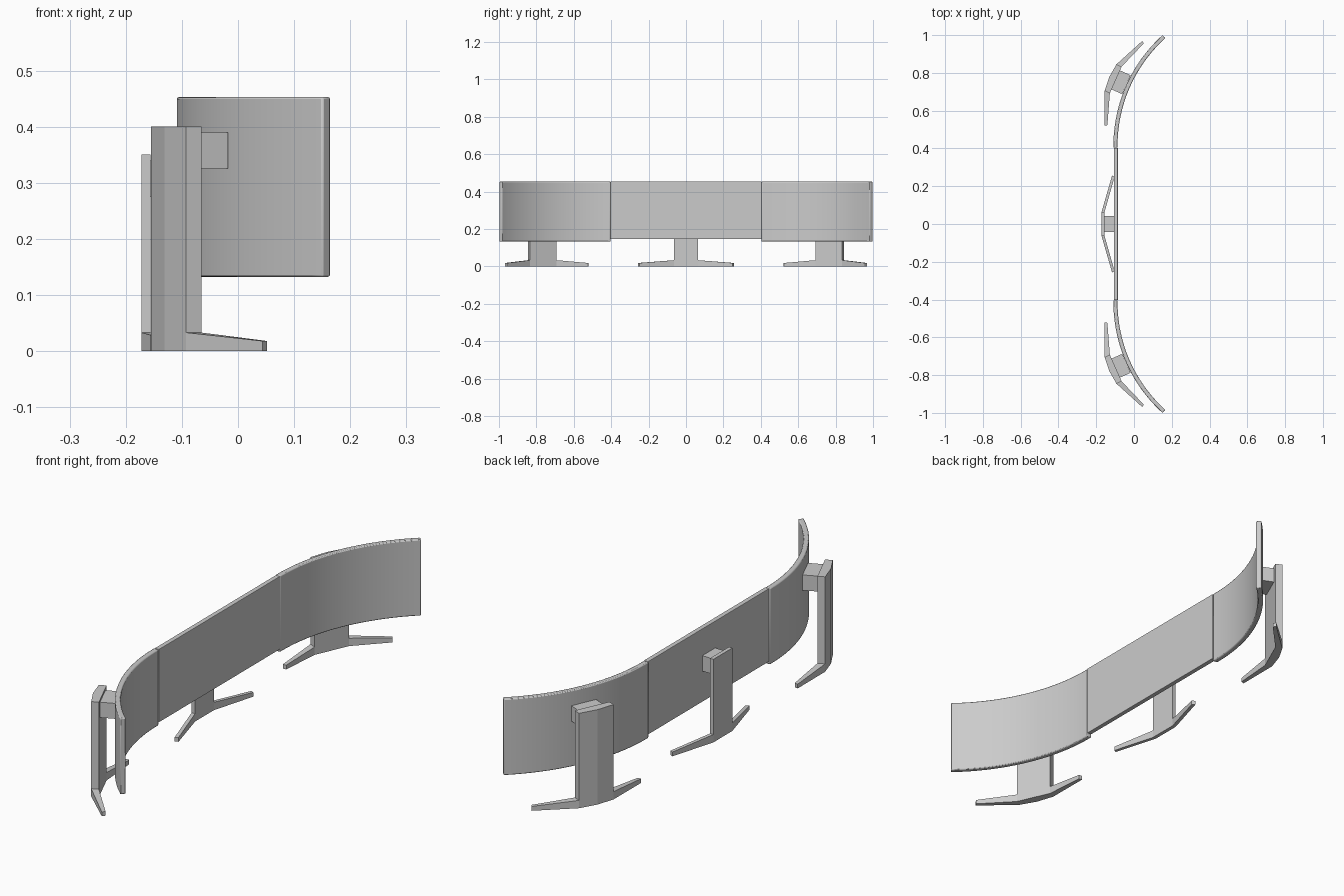
import bpy, bmesh, math

if "Cube" in bpy.data.objects:
    bpy.data.objects.remove(bpy.data.objects["Cube"])


def strip(name, outer, inner, z0, tops, bevel=0.0, smooth=False):
    """Solid wall between two plan-view polylines, with a top height per station."""
    bm = bmesh.new()
    rings = []
    for (ax, ay), (bx, by), top in zip(outer, inner, tops):
        rings.append([bm.verts.new(p) for p in
                      ((ax, ay, z0), (bx, by, z0), (bx, by, top), (ax, ay, top))])
    for r, q in zip(rings, rings[1:]):
        for i in range(4):
            j = (i + 1) % 4
            bm.faces.new((r[i], r[j], q[j], q[i]))
    bm.faces.new(rings[0])
    bm.faces.new(rings[-1])
    bmesh.ops.recalc_face_normals(bm, faces=bm.faces)
    mesh = bpy.data.meshes.new(name)
    bm.to_mesh(mesh)
    bm.free()
    ob = bpy.data.objects.new(name, mesh)
    bpy.context.collection.objects.link(ob)
    if smooth:
        bpy.ops.object.select_all(action='DESELECT')
        ob.select_set(True)
        bpy.context.view_layer.objects.active = ob
        bpy.ops.object.shade_smooth_by_angle(angle=math.radians(30))
    if bevel:
        m = ob.modifiers.new("edge_bevel", 'BEVEL')
        m.width = bevel
        m.segments = 2
        m.limit_method = 'ANGLE'
        m.angle_limit = math.radians(40)
    return ob


def stand(label, origin, angle, half, tip, tip_n, thick, bow, top, brk, brk_z, side=1):
    """Column, splayed feet and mounting bracket; t runs along the screen, n towards it."""
    c, s = math.cos(angle), math.sin(angle)

    def place(pts):
        return [(origin[0] + t * s + n * c, side * (origin[1] + t * c - n * s))
                for t, n in pts]

    # Feet
    ts = (-tip, -half, 0, half, tip)
    out_n = (tip_n, 0, -bow, 0, tip_n)
    outer = place(zip(ts, out_n))
    tin = (-tip + 0.008, -half, 0, half, tip - 0.008)
    inner = place(zip(tin, (tip_n + 0.013, thick, thick, thick, tip_n + 0.013)))
    strip(label + "_feet", outer, inner, 0, (0.018, 0.033, 0.033, 0.033, 0.018))
    # Column
    strip(label + "_column", outer[1:4], inner[1:4], 0.033, (top,) * 3)
    # Mounting bracket
    w, n1 = brk
    strip(label + "_bracket", place([(-w, thick), (w, thick)]),
          place([(-w, n1), (w, n1)]), brk_z[0], (brk_z[1],) * 2)


# Centre screen
ys = (-0.403, 0.403)
strip("center_screen", [(-0.106, y) for y in ys], [(-0.086, y) for y in ys],
      0.145, (0.453,) * 2, bevel=0.002)
stand("center_stand", (-0.172, 0), 0, 0.063, 0.257, 0.056, 0.016, 0,
      0.35, (0.043, 0.068), (0.275, 0.34))

# Curved side screens
R, T, SWEEP, N = 0.788, 0.022, math.radians(47.9), 24
for side, label in ((1, "right"), (-1, "left")):
    def arc(r):
        pts = [(-0.109 + R - r, side * 0.404)]
        for i in range(N + 1):
            a = SWEEP * i / N
            pts.append((-0.109 + R - r * math.cos(a), side * (0.415 + r * math.sin(a))))
        return pts
    strip(label + "_screen", arc(R), arc(R - T), 0.132, (0.453,) * (N + 2),
          bevel=0.004, smooth=True)
    stand(label + "_stand", (-0.124, 0.775), math.radians(24), 0.077, 0.245, 0.074,
          0.03, 0.008, 0.40, (0.055, 0.092), (0.325, 0.39), side)
